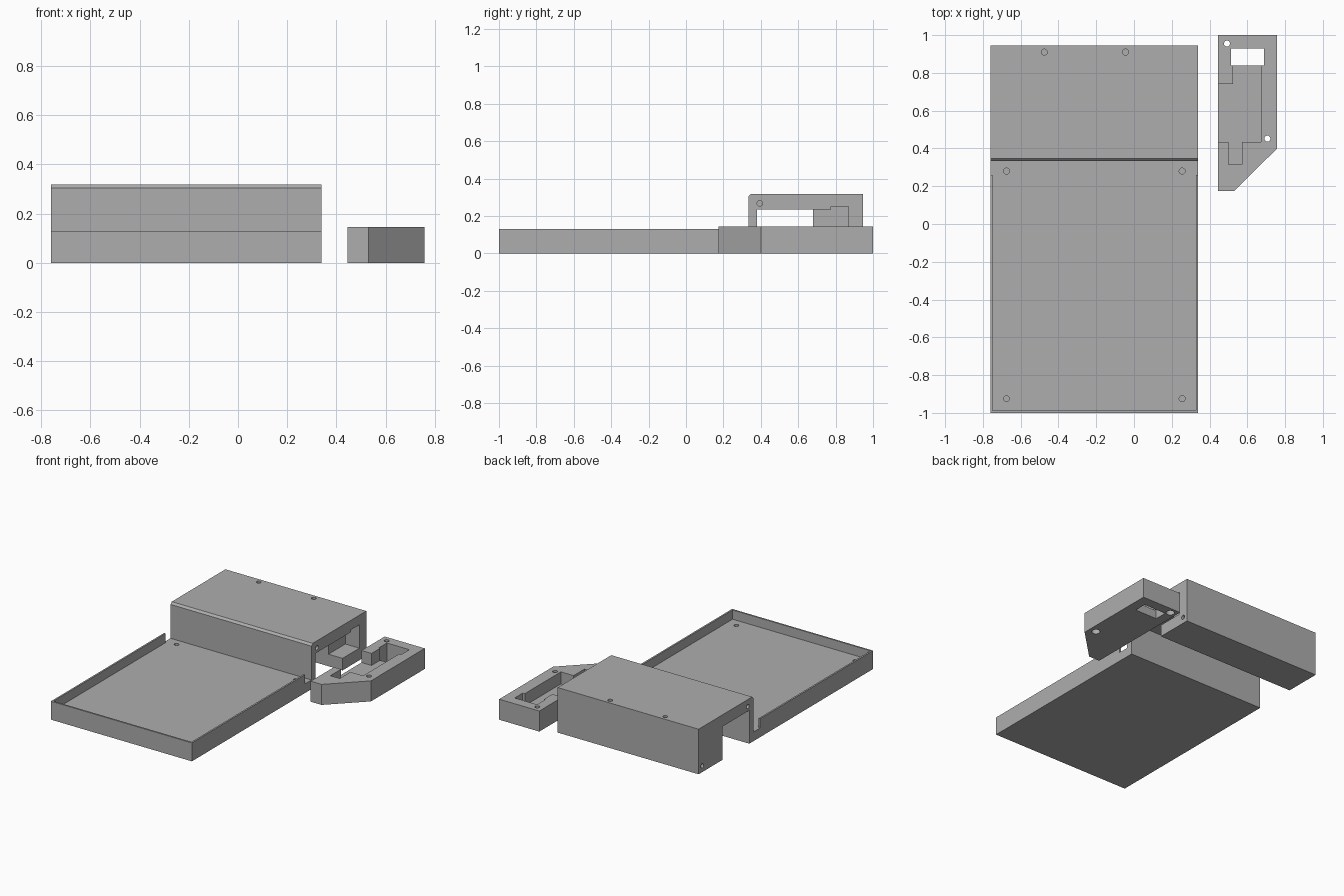
import bpy, bmesh, math

if "Cube" in bpy.data.objects:
    bpy.data.objects.remove(bpy.data.objects["Cube"])

grey = bpy.data.materials.new("mid_grey")
grey.diffuse_color = (0.42, 0.42, 0.42, 1)
grey.use_nodes = True
grey.node_tree.nodes["Principled BSDF"].inputs["Base Color"].default_value = grey.diffuse_color


def prism(name, pts, lo, hi, axis="z"):
    """Extrude a closed outline along z (x,y points) or x (y,z points)."""
    bm = bmesh.new()
    place = (lambda p: (p[0], p[1], lo)) if axis == "z" else (lambda p: (lo, p[0], p[1]))
    face = bm.faces.new([bm.verts.new(place(p)) for p in pts])
    ext = bmesh.ops.extrude_face_region(bm, geom=[face])
    d = hi - lo
    verts = [g for g in ext["geom"] if isinstance(g, bmesh.types.BMVert)]
    bmesh.ops.translate(bm, verts=verts, vec=(0, 0, d) if axis == "z" else (d, 0, 0))
    bmesh.ops.recalc_face_normals(bm, faces=bm.faces)
    me = bpy.data.meshes.new(name)
    bm.to_mesh(me)
    bm.free()
    me.materials.append(grey)
    ob = bpy.data.objects.new(name, me)
    bpy.context.collection.objects.link(ob)
    return ob


def block(x0, x1, y0, y1, z0, z1, name="cutter"):
    return prism(name, [(x0, y0), (x1, y0), (x1, y1), (x0, y1)], z0, z1)


def hole(a, b, r, lo, hi, axis="z"):
    n = 20
    ring = [(a + r * math.cos(2 * math.pi * i / n), b + r * math.sin(2 * math.pi * i / n))
            for i in range(n)]
    return prism("cutter", ring, lo, hi, axis)


def cut(ob, cutters):
    """Subtract each cutter in turn, then discard it."""
    bpy.context.view_layer.objects.active = ob
    for c in cutters:
        mod = ob.modifiers.new("cut", "BOOLEAN")
        mod.operation = "DIFFERENCE"
        mod.solver = "EXACT"
        mod.object = c
        bpy.ops.object.modifier_apply(modifier=mod.name)
        bpy.data.objects.remove(c)


L, R = -0.76, 0.34      # ends of the tray and housing
FLOOR = 0.065           # tray floor height

# Shallow tray with thin rims, rims stop short of the housing
tray = block(L, R, -1.0, 0.333, 0, 0.13, "tray")
cut(tray, [block(L + 0.012, R - 0.012, -0.988, 0.4, FLOOR, 0.3),
           block(L - 0.1, R + 0.1, 0.26, 0.4, FLOOR, 0.3)]
    + [hole(x, y, 0.016, 0.02, 0.2) for x in (-0.675, 0.255) for y in (-0.925, 0.28)])

# Bridge-shaped housing with a chamfered front edge and a thick rear leg
housing = prism("housing", [(0.333, 0), (0.38, 0), (0.38, 0.235), (0.68, 0.235), (0.68, 0),
                            (0.945, 0), (0.945, 0.318), (0.347, 0.318), (0.333, 0.304)],
                L, R, "x")
cut(housing, [
    block(0.23, R + 0.1, 0.6, 0.78, 0.085, 0.235),       # end recess
    block(0.23, R + 0.1, 0.775, 0.868, 0.085, 0.25)]
    + [hole(x, 0.91, 0.016, 0.24, 0.4) for x in (-0.475, -0.045)]
    + [hole(y, z, 0.015, lo, hi, "x") for y, z in ((0.395, 0.268), (0.905, 0.045))
       for lo, hi in ((L - 0.1, L + 0.08), (R - 0.08, R + 0.1))])

# Separate side cover with a stepped pocket, window and screw holes
cover = prism("side_cover", [(0.445, 0.175), (0.53, 0.175), (0.758, 0.4), (0.758, 1.0),
                             (0.445, 1.0)], 0, 0.145)
pocket = [(0.4, 0.435), (0.5, 0.435), (0.5, 0.315), (0.573, 0.315), (0.573, 0.435),
          (0.672, 0.435), (0.672, 0.85), (0.523, 0.85), (0.523, 0.742), (0.4, 0.742)]
cut(cover, [prism("cutter", pocket, 0.06, 0.3),
            block(0.513, 0.688, 0.838, 0.928, -0.1, 0.3)]
    + [hole(x, y, 0.016, -0.1, 0.3) for x, y in ((0.492, 0.955), (0.706, 0.452))]
    + [hole(x, y, 0.028, -0.1, 0.04) for x, y in ((0.492, 0.955), (0.706, 0.452))])
